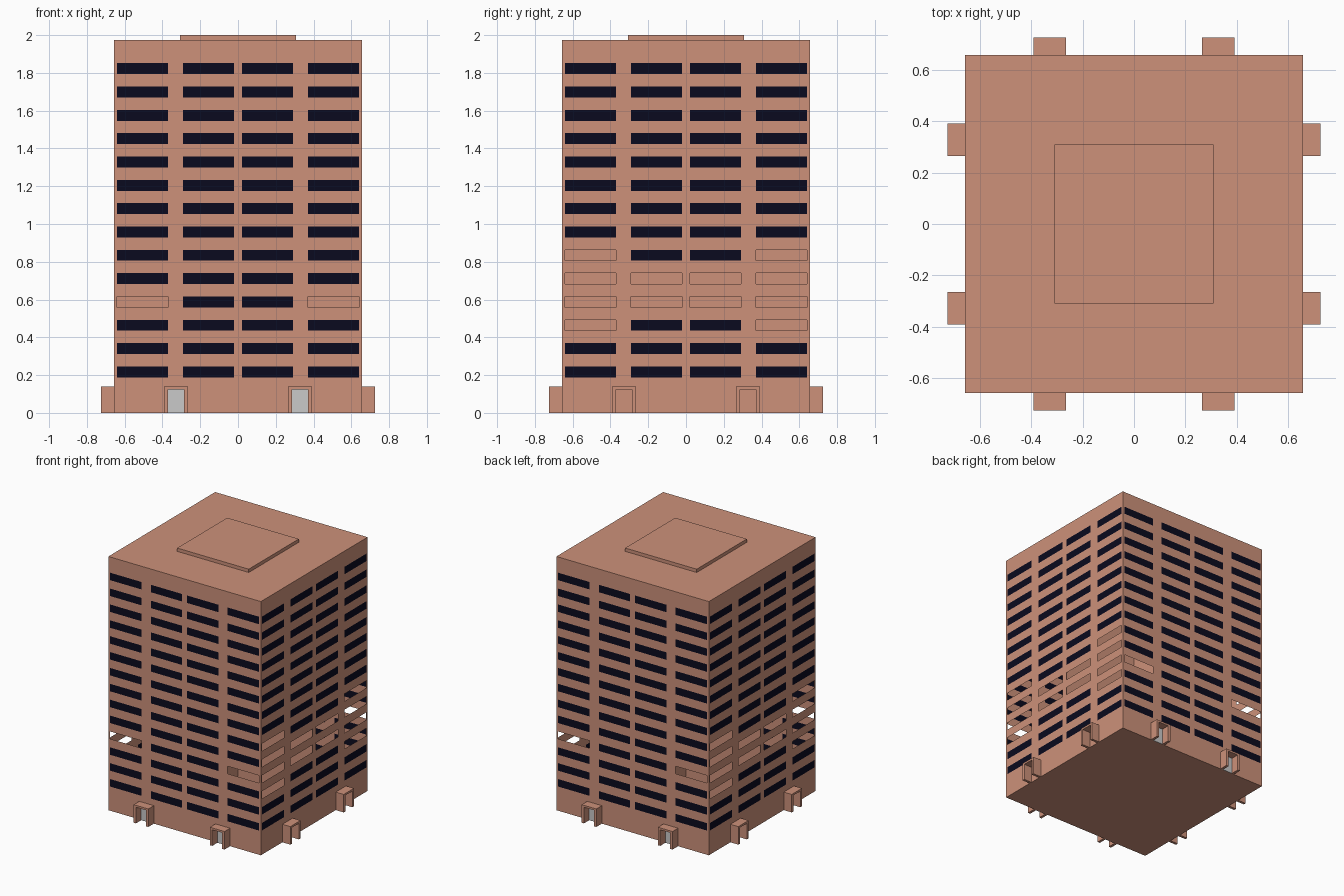
import bpy, bmesh, math
from mathutils import Matrix

if "Cube" in bpy.data.objects:
    bpy.data.objects.remove(bpy.data.objects["Cube"])

HALF, TOP = 0.656, 1.974            # tower half width and roof height
ROWS, FIRST, PITCH = 14, 0.217, 0.1235
WIN_H = 0.029                       # half window height
COLS = [(-0.641, -0.37), (-0.29, -0.022), (0.022, 0.29), (0.37, 0.641)]


def material(name, srgb):
    linear = [((c / 255 + 0.055) / 1.055) ** 2.4 for c in srgb] + [1]
    mat = bpy.data.materials.new(name)
    mat.use_nodes = True
    mat.diffuse_color = linear
    node = mat.node_tree.nodes["Principled BSDF"]
    node.inputs["Base Color"].default_value = linear
    node.inputs["Roughness"].default_value = 0.8
    return mat


CLAY = material("clay wall", (205, 145, 122))
DARK = material("dark window", (10, 10, 30))
PALE = material("pale door glass", (202, 202, 202))


def finish(name, bm, mats, turn=0):
    mesh = bpy.data.meshes.new(name)
    bm.transform(Matrix.Rotation(turn, 4, 'Z'))
    bm.to_mesh(mesh)
    bm.free()
    for mat in mats:
        mesh.materials.append(mat)
    obj = bpy.data.objects.new(name, mesh)
    bpy.context.collection.objects.link(obj)
    return obj


def add_box(bm, lo, hi):
    size = [b - a for a, b in zip(lo, hi)]
    mid = [(a + b) / 2 for a, b in zip(lo, hi)]
    bmesh.ops.create_cube(bm, size=1, matrix=Matrix.Translation(mid) @ Matrix.Diagonal((*size, 1)))


def is_open(side, row, col):
    """Rule for window cells that have no glass."""
    outer = col in (0, 3)
    if side:
        return row in (3, 4) or (outer and row in (2, 5))
    return outer and row == 3


def wall(name, side, turn):
    """Flat wall cut into a grid, with glazed and open window cells."""
    us = [-HALF] + [u for pair in COLS for u in pair] + [HALF]
    zs = [0] + [FIRST + r * PITCH + s * WIN_H for r in range(ROWS) for s in (-1, 1)] + [TOP]
    bm = bmesh.new()
    grid = [[bm.verts.new((u, -HALF, z)) for u in us] for z in zs]
    for j in range(len(zs) - 1):
        for i in range(len(us) - 1):
            window = i % 2 and j % 2
            if window and is_open(side, j // 2, i // 2):
                continue
            face = bm.faces.new((grid[j][i], grid[j][i + 1], grid[j + 1][i + 1], grid[j + 1][i]))
            face.material_index = 1 if window else 0
    finish(name, bm, (CLAY, DARK), turn)


def porch(name, x, glazed, turn):
    """Door surround of two cheeks and a lintel, open at the front."""
    out, wide, inner, high, door = 0.724, 0.063, 0.043, 0.14, 0.125
    bm = bmesh.new()
    add_box(bm, (x - wide, -out, 0), (x - inner, -HALF, high))
    add_box(bm, (x + inner, -out, 0), (x + wide, -HALF, high))
    add_box(bm, (x - inner, -out, door), (x + inner, -HALF, high))
    finish(name, bm, (CLAY,), turn)
    if glazed:
        bm = bmesh.new()
        add_box(bm, (x - inner, -HALF - 0.004, 0), (x + inner, -HALF, door))
        finish(name + "_glass", bm, (PALE,), turn)


# Four walls with their porches
for k, label in enumerate(("front", "left", "back", "right")):
    turn, side = k * math.pi / 2, k % 2
    wall(label + "_wall", side, turn)
    for n, x in enumerate((-0.328, 0.328), 1):
        porch(f"{label}_porch_{n}", x, not side, turn)

# Roof and ground sheets closing the shell
for name, z, flip in (("roof", TOP, False), ("ground_floor", 0, True)):
    bm = bmesh.new()
    bmesh.ops.create_grid(bm, x_segments=1, y_segments=1, size=HALF, matrix=Matrix.Translation((0, 0, z)))
    if flip:
        bmesh.ops.reverse_faces(bm, faces=bm.faces)
    finish(name, bm, (CLAY,))

# Raised roof slab
bm = bmesh.new()
add_box(bm, (-0.308, -0.308, TOP), (0.308, 0.308, 2))
finish("roof_slab", bm, (CLAY,))

# Crossing partitions inside the shell
for name, turn in (("long_partition", 0), ("cross_partition", math.pi / 2)):
    bm = bmesh.new()
    add_box(bm, (-HALF + 0.002, -0.005, 0.002), (HALF - 0.002, 0.005, TOP - 0.002))
    finish(name, bm, (CLAY,), turn)
